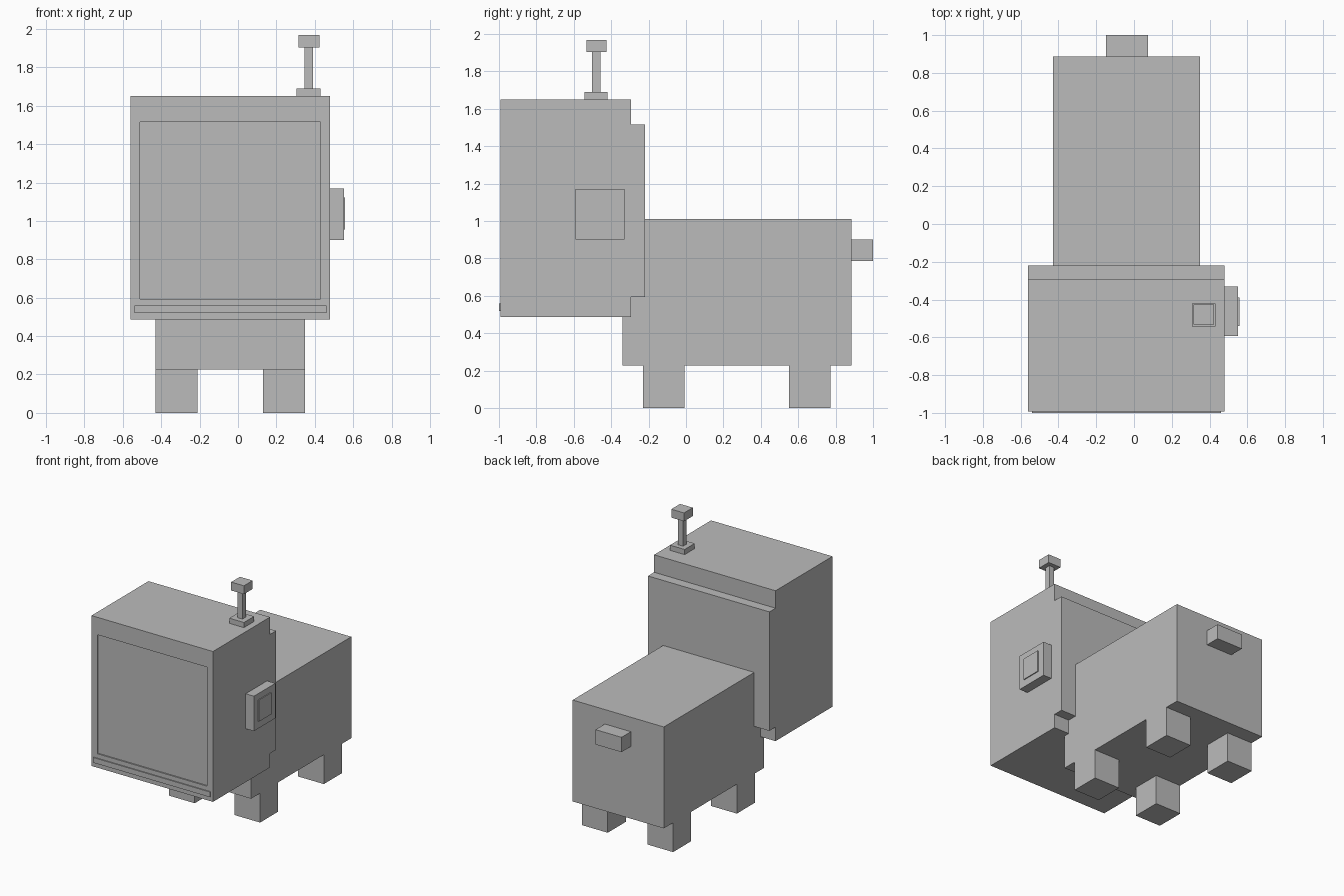
import bpy
import bmesh

default = bpy.data.objects.get("Cube")
if default:
    bpy.data.objects.remove(default, do_unlink=True)

# Single flat colour
grey = bpy.data.materials.new("plain_grey")
grey.use_nodes = True
colour = (0.5, 0.5, 0.5, 1)
grey.diffuse_color = colour
grey.node_tree.nodes["Principled BSDF"].inputs["Base Color"].default_value = colour


def finish(name, bm):
    bmesh.ops.recalc_face_normals(bm, faces=bm.faces)
    mesh = bpy.data.meshes.new(name)
    bm.to_mesh(mesh)
    bm.free()
    mesh.materials.append(grey)
    obj = bpy.data.objects.new(name, mesh)
    bpy.context.collection.objects.link(obj)
    return obj


def box(name, x, y, z):
    """Box spanning the given (low, high) ranges."""
    bm = bmesh.new()
    bmesh.ops.create_cube(bm, size=1)
    for v in bm.verts:
        v.co = [r[0] if c < 0 else r[1] for c, r in zip(v.co, (x, y, z))]
    return finish(name, bm)


# Television head: stepped side profile extruded across its width
left, right = -0.56, 0.48
front, back, panel = -0.992, -0.295, -0.22
low, step_low, step_high, high = 0.486, 0.594, 1.515, 1.65
profile = [(front, low), (back, low), (back, step_low), (panel, step_low),
           (panel, step_high), (back, step_high), (back, high), (front, high)]
bm = bmesh.new()
side = bm.faces.new([bm.verts.new((left, y, z)) for y, z in profile])
extruded = bmesh.ops.extrude_face_region(bm, geom=[side])["geom"]
bmesh.ops.translate(bm, vec=(right - left, 0, 0),
                    verts=[g for g in extruded if isinstance(g, bmesh.types.BMVert)])
bmesh.ops.recalc_face_normals(bm, faces=bm.faces)

# Sunken screen cut into the front face
screen = min(bm.faces, key=lambda f: f.calc_center_median().y)
bmesh.ops.inset_individual(bm, faces=[screen], thickness=0.07)
for v in screen.verts:
    v.co.z = step_low if v.co.z < 1 else step_high
rim = bmesh.ops.inset_individual(bm, faces=[screen], thickness=0)
for v in screen.verts:
    v.co.y += 0.01
finish("head", bm)

box("front_strip", (-0.54, 0.46), (-1.0, front), (0.52, 0.56))

# Dial on the left side of the head
box("dial_plate", (right, 0.551), (-0.592, -0.33), (0.9, 1.17))
box("dial_button", (0.551, 0.558), (-0.54, -0.388), (0.955, 1.122))

# Antenna
box("antenna_base", (0.306, 0.431), (-0.543, -0.42), (high, 1.69))
box("antenna_rod", (0.346, 0.39), (-0.503, -0.458), (1.69, 1.903))
box("antenna_tip", (0.315, 0.424), (-0.533, -0.426), (1.903, 1.968))

# Body, tail and legs
box("body", (-0.43, 0.35), (-0.34, 0.886), (0.227, 1.012))
box("tail", (-0.148, 0.074), (0.886, 1.0), (0.785, 0.9))
for end, y in (("front", -0.23), ("back", 0.55)):
    for hand, x in (("right", -0.43), ("left", 0.13)):
        box(f"{end}_{hand}_leg", (x, x + 0.22), (y, y + 0.222), (0, 0.227))
